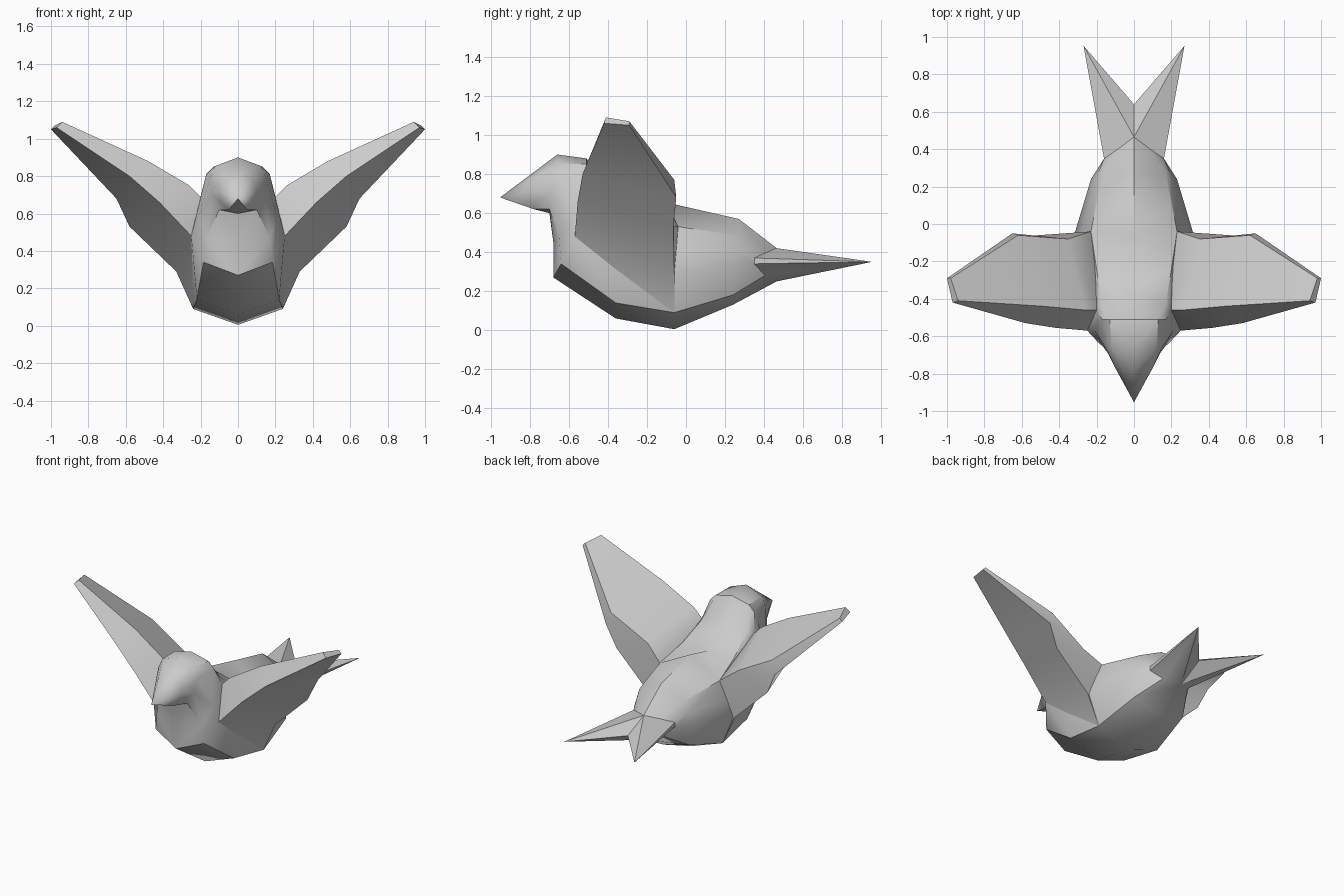
import bpy, bmesh, math

if "Cube" in bpy.data.objects:
    bpy.data.objects.remove(bpy.data.objects["Cube"])


def make_object(name, half_faces, angle):
    """Build the +x half, mirror it, weld and shade."""
    bm = bmesh.new()
    for side in (1, -1):
        for face in half_faces:
            bm.faces.new([bm.verts.new((side * x, y, z)) for x, y, z in face])
    bmesh.ops.remove_doubles(bm, verts=bm.verts, dist=0.0005)
    bmesh.ops.recalc_face_normals(bm, faces=bm.faces)
    me = bpy.data.meshes.new(name)
    bm.to_mesh(me)
    bm.free()
    ob = bpy.data.objects.new(name, me)
    bpy.context.collection.objects.link(ob)
    bpy.ops.object.select_all(action='DESELECT')
    ob.select_set(True)
    bpy.context.view_layer.objects.active = ob
    bpy.ops.object.shade_smooth_by_angle(angle=math.radians(angle))
    return ob


def loft(rings, closed=False):
    """Quads between neighbouring cross-sections."""
    faces = []
    for a, b in zip(rings, rings[1:]):
        n = len(a)
        for i in range(n if closed else n - 1):
            j = (i + 1) % n
            faces.append([a[i], a[j], b[j], b[i]])
    return faces


def fan(ring, tip):
    return [[p, q, tip] for p, q in zip(ring, ring[1:])]


# half cross-sections run from the top centre line to the bottom centre line
head = [
    [(0, -.78, .81), (.07, -.77, .79), (.10, -.77, .72), (.09, -.77, .66), (.05, -.78, .62), (0, -.78, .62)],
    [(0, -.66, .90), (.12, -.66, .855), (.15, -.66, .79), (.14, -.69, .70), (.10, -.70, .62), (0, -.70, .60)],
    [(0, -.51, .88), (.13, -.51, .85), (.17, -.51, .81), (.21, -.57, .58), (.17, -.65, .47), (0, -.68, .45)],
]
torso = [
    [(0, -.38, .74), (.17, -.43, .71), (.20, -.46, .69), (.25, -.57, .48), (.185, -.64, .34), (0, -.68, .27)],
    [(0, -.24, .60), (.20, -.24, .60), (.23, -.24, .55), (.25, -.36, .36), (.22, -.36, .14), (0, -.36, .06)],
    [(0, -.06, .645), (.23, -.04, .53), (.28, -.05, .41), (.32, -.06, .29), (.24, -.06, .09), (0, -.06, .005)],
    [(0, .27, .57), (.17, .27, .485), (.20, .255, .41), (.23, .24, .34), (.20, .24, .18), (0, .24, .13)],
    [(0, .465, .42), (.08, .405, .395), (.16, .35, .37), (.16, .35, .34), (.10, .405, .28), (0, .465, .25)],
]

# body with beak and forked tail
beak_tip, tail_tip, notch = (0, -.953, .68), (.27, .953, .35), (0, .64, .345)
faces = fan(head[0], beak_tip) + loft(head + torso) + fan(torso[-1], tail_tip)
faces += [[torso[-1][0], notch, tail_tip], [torso[-1][-1], notch, tail_tip]]
make_object("bird_body", faces, 40)

# wing sections: leading edge, upper ridge, trailing top, trailing bottom
wing = [
    [(.185, -.64, .34), (.15, -.46, .55), (.18, -.07, .45), (.24, -.06, .09)],
    [(.25, -.57, .48), (.20, -.46, .69), (.23, -.04, .53), (.33, -.06, .29)],
    [(.42, -.555, .66), (.26, -.46, .75), (.35, -.08, .62), (.58, -.065, .53)],
    [(.58, -.53, .80), (.48, -.44, .88), (.62, -.06, .77), (.65, -.05, .68)],
    [(.97, -.42, 1.06), (.94, -.41, 1.09), (.98, -.29, 1.07), (1.0, -.29, 1.05)],
]
make_object("wings", loft(wing, closed=True) + [wing[0], wing[-1]], 50)
